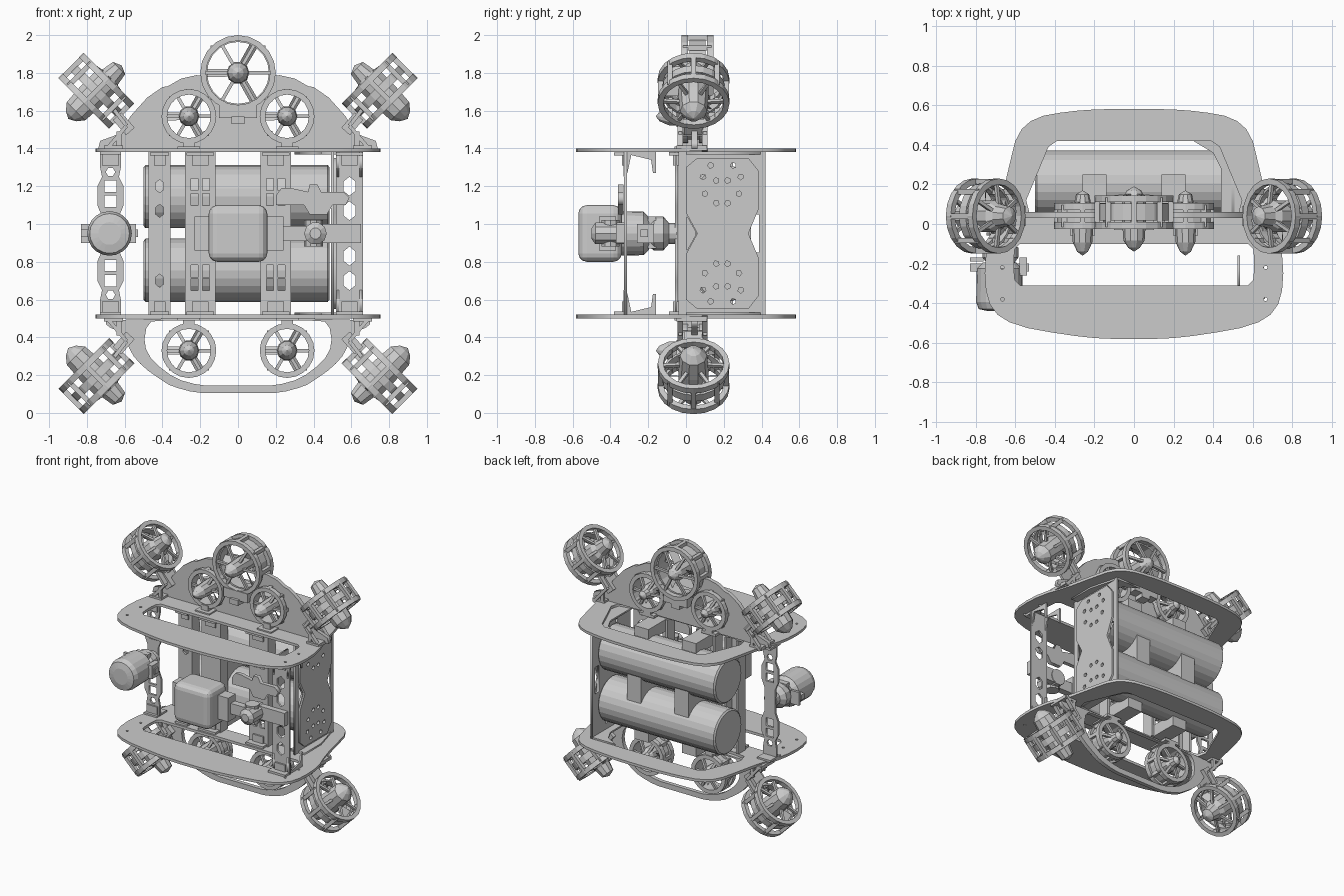
import bpy, bmesh, math
from mathutils import Vector, Matrix

if "Cube" in bpy.data.objects:
    bpy.data.objects.remove(bpy.data.objects["Cube"])

ZC = 0.95  # mid height of the frame, used for up/down mirroring
XY = Matrix.Identity(4)
XZ = Matrix.Rotation(math.pi / 2, 4, 'X')
YZ = Matrix(((0, 0, 1, 0), (1, 0, 0, 0), (0, 1, 0, 0), (0, 0, 0, 1)))
T = Matrix.Translation


def finish(name, bm):
    bmesh.ops.remove_doubles(bm, verts=bm.verts, dist=1e-5)
    bmesh.ops.recalc_face_normals(bm, faces=bm.faces)
    me = bpy.data.meshes.new(name)
    bm.to_mesh(me)
    bm.free()
    ob = bpy.data.objects.new(name, me)
    bpy.context.collection.objects.link(ob)
    return ob


def box(bm, x0, x1, y0, y1, z0, z1):
    m = T(((x0 + x1) / 2, (y0 + y1) / 2, (z0 + z1) / 2)) @ Matrix.Diagonal((x1 - x0, y1 - y0, abs(z1 - z0), 1))
    bmesh.ops.create_cube(bm, size=1, matrix=m)


def strut(bm, a, b, w, h):
    a, b = Vector(a), Vector(b)
    d = b - a
    m = T((a + b) / 2) @ d.to_track_quat('Z', 'Y').to_matrix().to_4x4() @ Matrix.Diagonal((w, h, d.length, 1))
    bmesh.ops.create_cube(bm, size=1, matrix=m)


def lathe(bm, prof, seg=20, m=XY, closed=False):
    rows = [[bm.verts.new(m @ Vector((r * math.cos(k * math.tau / seg), r * math.sin(k * math.tau / seg), z)))
             for k in range(seg)] for r, z in prof]
    for i in range(len(rows) if closed else len(rows) - 1):
        a, b = rows[i], rows[(i + 1) % len(rows)]
        for k in range(seg):
            n = (k + 1) % seg
            bm.faces.new((a[k], a[n], b[n], b[k]))


def ring(bm, ro, ri, z0, z1):
    lathe(bm, [(ro, z0), (ro, z1), (ri, z1), (ri, z0)], closed=True)


def mirror(half):
    return half + [(-x, y) for x, y in reversed(half)]


def soften(p):
    out = []
    for (a, b), (c, d) in zip(p, p[1:] + p[:1]):
        out += [(a * .75 + c * .25, b * .75 + d * .25), (a * .25 + c * .75, b * .25 + d * .75)]
    return out


def ngon(cx, cy, r, n, ry=None, rot=0.0):
    return [(cx + r * math.cos(rot + k * math.tau / n), cy + (ry or r) * math.sin(rot + k * math.tau / n)) for k in range(n)]


def rect(cx, cy, w, h):
    return [(cx - w, cy - h), (cx + w, cy - h), (cx + w, cy + h), (cx - w, cy + h)]


def sheet(name, outer, holes, thick, m):
    """Flat plate with cut-outs, made from a filled curve."""
    cu = bpy.data.curves.new(name, 'CURVE')
    cu.dimensions, cu.fill_mode, cu.extrude = '2D', 'BOTH', thick / 2
    for pts in [outer] + holes:
        s = cu.splines.new('POLY')
        s.points.add(len(pts) - 1)
        for p, (x, y) in zip(s.points, pts):
            p.co = (x, y, 0, 1)
        s.use_cyclic_u = True
    tmp = bpy.data.objects.new(name + "_curve", cu)
    bpy.context.collection.objects.link(tmp)
    me = bpy.data.meshes.new_from_object(tmp.evaluated_get(bpy.context.evaluated_depsgraph_get()))
    bpy.data.objects.remove(tmp)
    ob = bpy.data.objects.new(name, me)
    ob.matrix_world = m
    bpy.context.collection.objects.link(ob)


def thruster(name, loc, nose, R, L, hub, front, back, duct):
    bm = bmesh.new()
    ring(bm, R, R - .03, L - .035, L)
    ring(bm, R, R - .03, -L, -L + .035)
    ring(bm, R * .88, R * .88 - .012, -L * duct, L * duct)
    for k in range(8):  # cage bars
        c, s = math.cos(k * math.tau / 8), math.sin(k * math.tau / 8)
        strut(bm, (c * (R - .015), s * (R - .015), -L + .01), (c * (R - .015), s * (R - .015), L - .01), .027, .027)
    for k in range(6):  # spokes and propeller blades
        c, s = math.cos(k * math.tau / 6), math.sin(k * math.tau / 6)
        strut(bm, (c * hub * .5, s * hub * .5, L * .9), (c * (R - .015), s * (R - .015), L - .02), .018, .018)
        strut(bm, (c * hub * .5, s * hub * .5, -L), (c * (R - .015), s * (R - .015), -L + .02), .018, .018)
        if k % 2:
            q = [(hub * .6, -.02, -.02), (R * .84, -.022, -.015), (R * .84, .022, .015), (hub * .6, .02, .02)]
            bm.faces.new([bm.verts.new((x * c - y * s, x * s + y * c, z)) for x, y, z in q])
    lathe(bm, [(0, front), (hub * .5, front - .02), (hub * .9, (front + L) / 2), (hub, L * .5), (hub, -L * .8),
               (hub * .75, -L * 1.1), (hub * .6, -back + .02), (0, -back)], 10)
    ob = finish(name, bm)
    ob.matrix_world = T(loc) @ Vector(nose).to_track_quat('Z', 'Y').to_matrix().to_4x4()


# Horizontal deck plates
deck = soften(mirror([(.15, .582), (.33, .57), (.5, .54), (.59, .46), (.63, .3), (.68, .08), (.745, -.1),
                      (.758, -.3), (.72, -.44), (.6, -.515), (.35, -.56), (.15, -.582)]))
rear_hole = soften(mirror([(.3, .42), (.42, .42), (.47, .3), (.57, .06), (.4, .03)]))
front_hole = soften(mirror([(.5, -.1), (.6, -.1), (.61, -.2), (.6, -.31), (.5, -.31)]))
bolts = [ngon(s * .665, y, .01, 6) for s in (-1, 1) for y in (-.22, -.38)]
for name, z in (("upper_deck", 1.39), ("lower_deck", .51)):
    sheet(name, deck, [rear_hole, front_hole] + bolts, .02, T((0, 0, z)))

# Upper arch plate with thruster cut-outs, lower arch hoop
notch = [(.19 * math.cos(a), 1.8 + .19 * math.sin(a)) for a in [-math.radians(5 + 85 * k / 6) for k in range(6)]]
arch = mirror([(.74, 1.4), (.73, 1.44), (.62, 1.48), (.57, 1.57), (.48, 1.67), (.4, 1.725), (.37, 1.73), (.3, 1.77), (.22, 1.788)] + notch)
sheet("upper_arch", arch, [ngon(s * .26, 1.57, .125, 20) for s in (-1, 1)], .03, T((0, .045, 0)) @ XZ)
hoop = soften(mirror([(.7, .5), (.7, .46), (.6, .42), (.57, .32), (.5, .24), (.4, .17), (.35, .14), (.22, .105), (.1, .105)]))
hoop_hole = soften(mirror([(.4, .49), (.48, .48), (.5, .36), (.45, .27), (.33, .18), (.2, .145), (.1, .145)]))
sheet("lower_arch", hoop, [hoop_hole], .03, T((0, .045, 0)) @ XZ)

# Thrusters: four tangential corners, four small ones, one large top one
for sx, side in ((-1, "left"), (1, "right")):
    for sz, lev in ((1, "upper"), (-1, "lower")):
        thruster(f"{lev}_{side}_corner_thruster", (sx * .75, .04, ZC + sz * .755), (sx, 0, -sz), .19, .095, .08, .21, .19, .25)
        thruster(f"{lev}_{side}_small_thruster", (sx * .26, .04, ZC + sz * .62), (0, -1, 0), .145, .065, .055, .2, .13, .5)
        bm = bmesh.new()  # corner bracket and small-thruster foot
        zf = lambda z: ZC + sz * z
        for y in (-.03, .1):
            box(bm, sx * .63 - .012, sx * .63 + .012, y - .01, y + .01, zf(.44), zf(.54))
            strut(bm, (sx * .7, y, zf(.44)), (sx * .59, y, zf(.57)), .03, .02)
            strut(bm, (sx * .59, y, zf(.57)), (sx * .66, y, zf(.66)), .04, .02)
        box(bm, sx * .66 - .05, sx * .66 + .05, -.05, .11, zf(.44), zf(.465))
        strut(bm, (sx * .57, .04, zf(.54)), (sx * .64, .04, zf(.62)), .1, .06)
        box(bm, sx * .26 - .06, sx * .26 + .06, -.06, .1, zf(.44), zf(.46))
        box(bm, sx * .26 - .03, sx * .26 + .03, -.03, .1, zf(.44), zf(.5))
        finish(f"{lev}_{side}_thruster_bracket", bm)
thruster("top_thruster", (0, .06, 1.8), (0, -1, 0), .2, .085, .06, .2, .13, .5)
bm = bmesh.new()
box(bm, -.1, .1, -.03, .13, 1.56, 1.63)
box(bm, -.035, .035, -.05, .13, 1.53, 1.57)
finish("top_thruster_mount", bm)

# Two pressure tubes with end caps and saddles
for lev, z in (("upper", 1.145), ("lower", .755)):
    bm = bmesh.new()
    m = T((0, .205, z)) @ Matrix.Rotation(math.pi / 2, 4, 'Y')
    lathe(bm, [(0, -.5), (.155, -.5), (.167, -.49), (.167, .475), (.155, .485), (0, .485)], 24, m)
    finish(lev + "_tube", bm)
bm = bmesh.new()
for x in (-.2, .2):
    box(bm, x - .06, x + .06, .02, .34, .85, 1.05)
    for z0, z1 in ((1.29, 1.38), (.52, .61)):
        box(bm, x - .06, x + .06, -.02, .25, z0, z1)
finish("tube_saddles", bm)

# Perforated upright columns in front of the tubes; the right one stands further forward
for name, x, w, y in (("outer_left", -.415, .05, -.03), ("inner_left", -.2, .072, -.03),
                      ("inner_right", .2, .072, -.03), ("front_right", .59, .072, -.32)):
    holes = [ngon(x, z, w * .5, 6, w * .7, math.pi / 2) for z in (.7, 1.07, 1.2)]
    if name.startswith("inner"):
        holes = [rect(x + s * .03, z, .018, .032) for s in (-1, 1) for z in (.68, .75, 1.13, 1.21)]
    elif y < -.1:
        holes += [ngon(x, .83, w * .5, 6, w * .7, math.pi / 2)]
    sheet(name + "_upright", rect(x, ZC, w, .435), holes, .015, T((0, y, 0)) @ XZ)
    bm = bmesh.new()
    for s in (-1, 1):
        if y > -.1:
            box(bm, x + s * w - .008, x + s * w + .008, -.04, .05, .52, 1.38)
        box(bm, x - w, x + w, y - .06, y, ZC + s * .42 - .008, ZC + s * .42 + .008)
        box(bm, x - w * .6, x + w * .6, y - .02, y, ZC + s * .39 - .03, ZC + s * .39 + .03)
    finish(name + "_upright_flanges", bm)

# Gussets behind the front right upright
for s, lev in ((1, "upper"), (-1, "lower")):
    g = [(-.33, ZC + s * .43), (-.16, ZC + s * .43), (-.16, ZC + s * .32), (-.175, ZC + s * .32),
         (-.185, ZC + s * .39), (-.29, ZC + s * .415), (-.31, ZC + s * .32), (-.33, ZC + s * .3)]
    for x in (.53, .65):
        sheet(lev + "_right_gusset", g, [], .012, T((x, 0, 0)) @ YZ)

# Waisted left column with end feet
wide = [(.055, .52), (.055, .6), (.045, .65), (.07, .7), (.07, .8), (.045, .86)]
wide += [(x, 2 * ZC - z) for x, z in reversed(wide)]
col = [(x - .675, z) for x, z in mirror(wide)]
holes = [rect(-.675, ZC + s * d, .032, .03) for s in (-1, 1) for d in (.17, .25)]
holes += [ngon(-.675, ZC + s * .325, .025, 6) for s in (-1, 1)]
sheet("left_column", col, holes, .016, T((0, -.05, 0)) @ XZ)
bm = bmesh.new()
for s in (-1, 1):
    box(bm, -.73, -.62, -.09, .03, ZC + s * .425 - .008, ZC + s * .425 + .008)
    box(bm, -.72, -.63, -.07, -.05, ZC + s * .39 - .03, ZC + s * .39 + .03)
finish("left_column_feet", bm)

# Right side panel beside the tube ends: base sheet, waisted outer skin, deck flanges
small = [ngon(.19 + sy * a, ZC + sz * b, .016, 5, None, a * 20 + b * 9) for sy in (-1, 1) for sz in (-1, 1)
         for a, b in ((.03, .16), (.09, .21), (.03, .28), (.1, .3), (.06, .36))]
tri = [(.005, .86), (.055, .95), (.005, 1.04)]
sheet("right_panel", rect(.19, ZC, .23, .43), small + [rect(.365, ZC, .022, .1), tri], .014, T((.5, 0, 0)) @ YZ)
skin = [(.06, .55), (.33, .55), (.385, .62), (.385, .82), (.33, .95), (.385, 1.08), (.385, 1.28), (.33, 1.35),
        (.06, 1.35), (.0, 1.3), (.0, 1.06), (.06, .95), (.0, .84), (.0, .6)]
sheet("right_panel_skin", skin, small, .014, T((.514, 0, 0)) @ YZ)
for z in (1.374, .526):
    sheet("panel_flange", [(.56, .0), (.56, .2), (.5, .42), (.3, .42), (.4, .36), (.44, .28), (.44, .0)], [], .012, T((0, 0, z)))

# Front equipment housing with side flanges, arm to the front right upright
bm = bmesh.new()
box(bm, -.155, .155, -.57, -.34, .8, 1.1)
bmesh.ops.bevel(bm, geom=bm.edges[:], offset=.045, segments=3, affect='EDGES', profile=.5)
box(bm, -.23, -.14, -.46, -.37, .86, 1.04)
box(bm, .14, .24, -.46, -.37, .86, 1.04)
finish("front_housing", bm)
bm = bmesh.new()
RX = Matrix.Rotation(math.pi / 2, 4, 'X')
box(bm, .22, .4, -.43, -.38, .91, .99)
lathe(bm, [(0, -.07), (.05, -.07), (.05, .07), (0, .07)], 10, T((.4, -.4, .95)))
lathe(bm, [(0, 0), (.06, 0), (.06, .16), (.03, .18), (0, .18)], 10, T((.41, -.32, .95)) @ RX)
box(bm, .42, .65, -.37, -.325, .9, 1.0)
finish("housing_arm", bm)
claw = [(.2, 1.1), (.35, 1.1), (.38, 1.05), (.47, 1.05), (.5, 1.1), (.57, 1.1), (.59, 1.14), (.56, 1.17), (.44, 1.17),
        (.42, 1.21), (.38, 1.21), (.37, 1.17), (.28, 1.19), (.23, 1.19), (.2, 1.15)]
sheet("tool_plate", claw, [], .03, T((0, -.345, 0)) @ XZ)

# Left round lamp with yoke ears, carried by a jointed arm on the left column
bm = bmesh.new()
lathe(bm, [(0, 0), (.085, 0), (.115, .03), (.118, .2), (.105, .235), (.06, .245), (0, .245)], 20, T((-.68, -.195, ZC)) @ RX)
box(bm, -.83, -.53, -.24, -.2, ZC - .02, ZC + .02)
box(bm, -.58, -.54, -.26, -.17, ZC - .05, ZC + .05)
box(bm, -.83, -.76, -.19, -.17, ZC - .05, ZC + .05)
finish("left_lamp", bm)
bm = bmesh.new()
lathe(bm, [(0, 0), (.055, 0), (.055, .04), (.09, .07), (.09, .12), (.06, .16), (0, .16)], 12, T((-.675, -.05, ZC)) @ RX)
box(bm, -.73, -.62, -.2, -.16, ZC - .08, ZC + .09)
finish("lamp_arm", bm)
